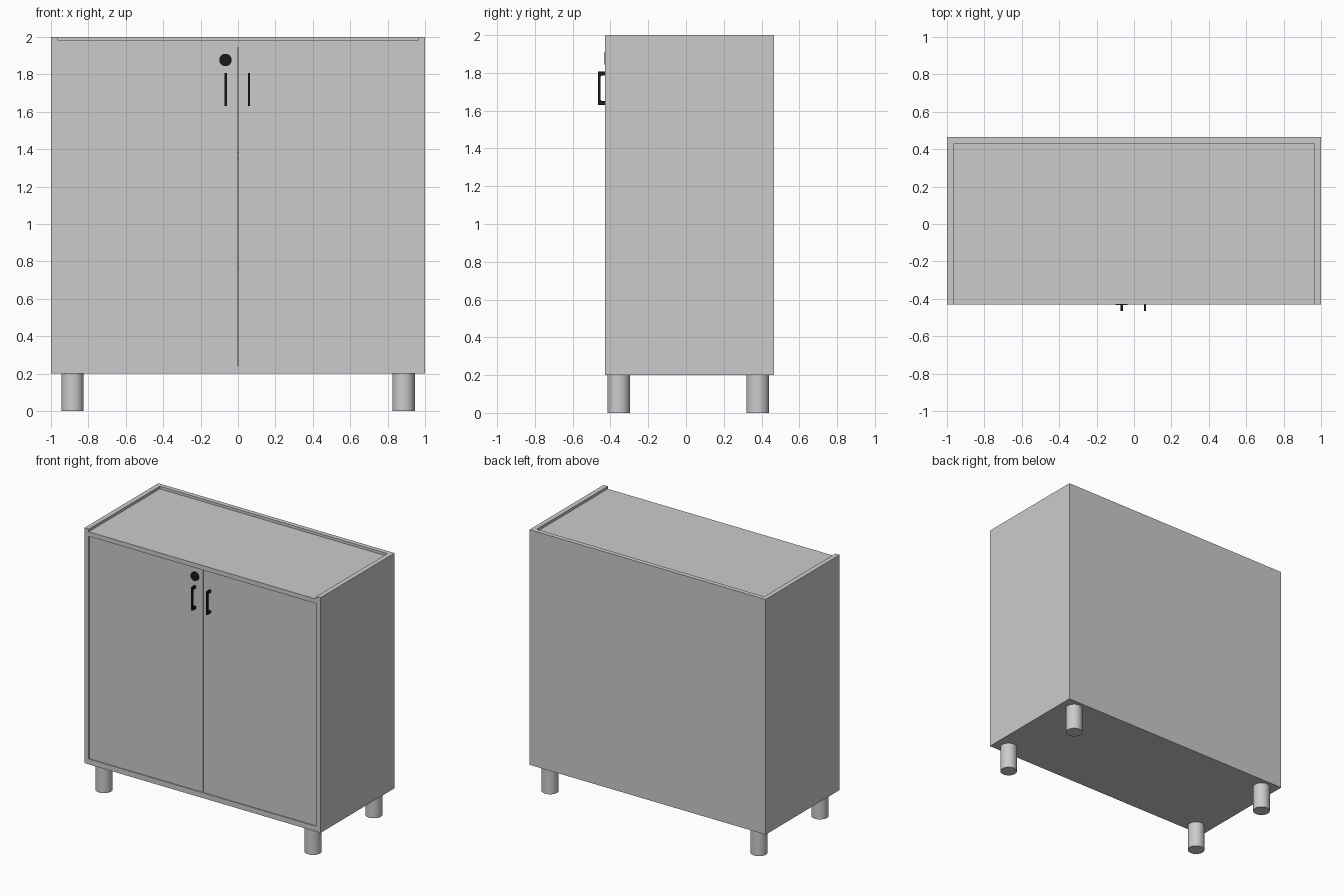
import bpy, bmesh
from mathutils import Matrix

if "Cube" in bpy.data.objects:
    bpy.data.objects.remove(bpy.data.objects["Cube"])

T = 0.037                      # board thickness
FRONT, BACK = -0.43, 0.465
DOOR_Y = FRONT + 0.008         # doors sit slightly inside the frame
Z0, Z1 = 0.2, 2.0

black = bpy.data.materials.new("black_metal")
black.diffuse_color = (0.01, 0.01, 0.01, 1)
black.use_nodes = True
black.node_tree.nodes["Principled BSDF"].inputs["Base Color"].default_value = black.diffuse_color


def finish(name, bm, mat=None):
    bmesh.ops.recalc_face_normals(bm, faces=bm.faces)
    me = bpy.data.meshes.new(name)
    bm.to_mesh(me)
    bm.free()
    ob = bpy.data.objects.new(name, me)
    bpy.context.collection.objects.link(ob)
    if mat:
        me.materials.append(mat)
    return ob


def box(name, x, y, z, mat=None):
    bm = bmesh.new()
    centre = [sum(r) / 2 for r in (x, y, z)]
    size = [r[1] - r[0] for r in (x, y, z)]
    bmesh.ops.create_cube(bm, size=1, matrix=Matrix.Translation(centre) @ Matrix.Diagonal((*size, 1)))
    return finish(name, bm, mat)


def cylinder(name, centre, radius, depth, axis="Z", mat=None):
    bm = bmesh.new()
    rot = Matrix.Rotation(1.5707963, 4, "X") if axis == "Y" else Matrix()
    bmesh.ops.create_cone(bm, cap_ends=True, segments=32, radius1=radius, radius2=radius,
                          depth=depth, matrix=Matrix.Translation(centre) @ rot)
    ob = finish(name, bm, mat)
    bpy.ops.object.select_all(action="DESELECT")
    bpy.context.view_layer.objects.active = ob
    ob.select_set(True)
    bpy.ops.object.shade_smooth_by_angle()
    return ob


def mirror(ob):
    ob.modifiers.new("mirror", "MIRROR").use_clip = False
    return ob


def handle(name, x):
    # C-shaped profile in the y-z plane, extruded across x
    y0, y1, zb, zt, w = -0.465, DOOR_Y, 1.63, 1.807, 0.012
    profile = [(y1, zb), (y0, zb), (y0, zt), (y1, zt), (y1, zt - 0.02), (y0 + 0.02, zt - 0.02),
               (y0 + 0.013, zt - 0.027), (y0 + 0.013, zb + 0.027), (y0 + 0.02, zb + 0.02), (y1, zb + 0.02)]
    bm = bmesh.new()
    face = bm.faces.new([bm.verts.new((x - w / 2, y, z)) for y, z in profile])
    ext = bmesh.ops.extrude_face_region(bm, geom=[face])
    verts = [v for v in ext["geom"] if isinstance(v, bmesh.types.BMVert)]
    bmesh.ops.translate(bm, verts=verts, vec=(w, 0, 0))
    return finish(name, bm, black)


# Carcass: sides, back, base and recessed top
inner = (-1 + T, 1 - T)
mirror(box("side_panels", (1 - T, 1), (FRONT, BACK), (Z0, Z1)))
box("back_panel", inner, (BACK - 0.035, BACK), (Z0, Z1))
box("base_panel", inner, (FRONT, BACK - 0.035), (Z0, Z0 + 0.04))
box("top_panel", inner, (FRONT, BACK - 0.035), (1.945, 1.98))

# Shelves behind the doors
for i, z in enumerate((0.76, 1.35)):
    box(f"shelf_{i + 1}", inner, (DOOR_Y + 0.035, BACK - 0.035), (z, z + 0.035))

# Doors with a thin gap between them
mirror(box("doors", (0.003, 1 - T), (DOOR_Y, DOOR_Y + 0.035), (Z0 + 0.04, 1.945)))

# Legs
for name, y in (("front_legs", -0.356), ("back_legs", 0.38)):
    mirror(cylinder(name, (0.885, y, Z0 / 2), 0.06, Z0))

# Handles and lock
handle("left_handle", -0.066)
handle("right_handle", 0.059)
cylinder("lock", (-0.067, DOOR_Y - 0.001, 1.877), 0.033, 0.018, "Y", black)
